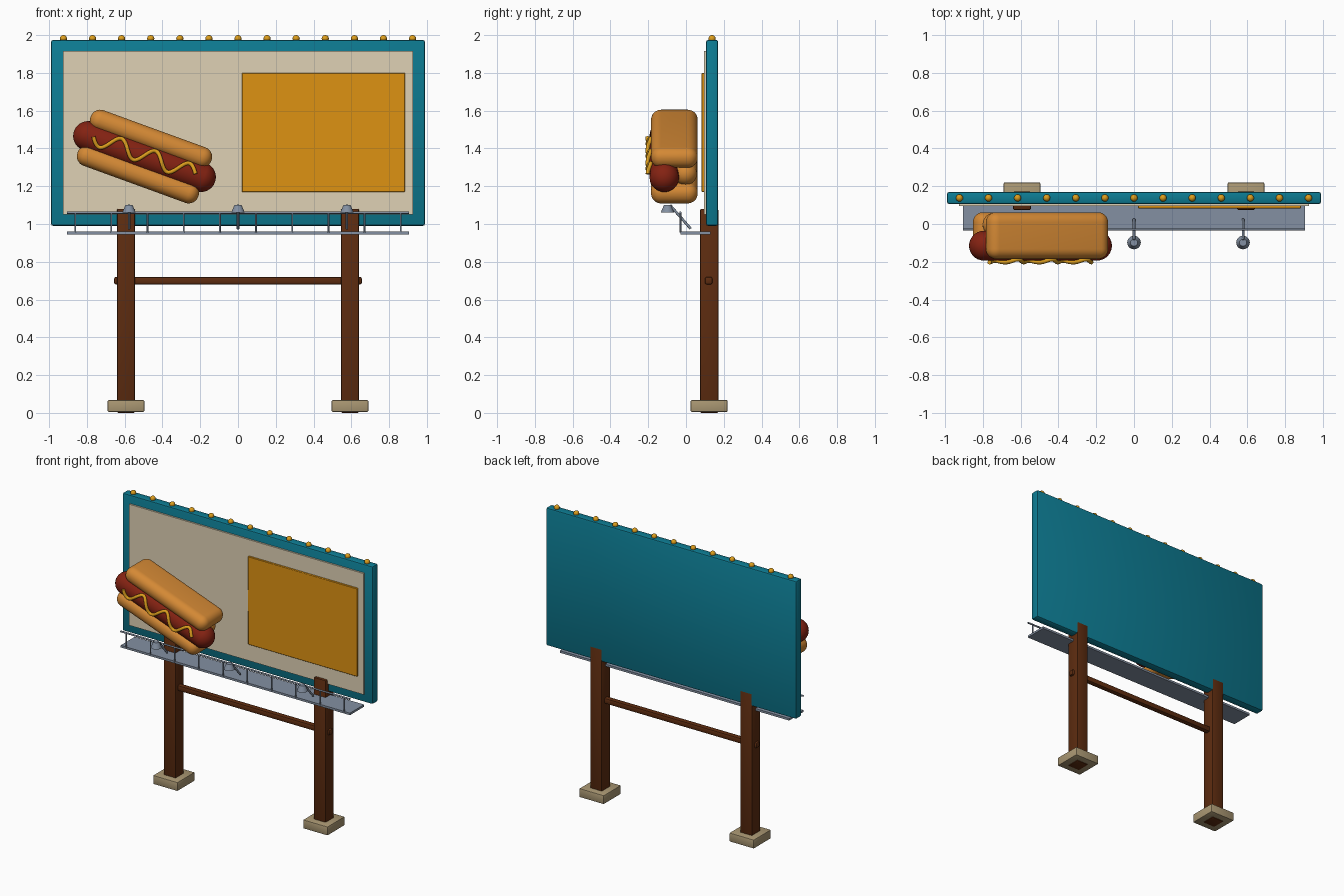
import bpy, math
from mathutils import Vector, Matrix

cube = bpy.data.objects.get("Cube")
if cube:
    bpy.data.objects.remove(cube, do_unlink=True)


def material(name, r, g, b):
    m = bpy.data.materials.new(name)
    m.use_nodes = True
    m.diffuse_color = (r, g, b, 1)
    m.node_tree.nodes["Principled BSDF"].inputs["Base Color"].default_value = (r, g, b, 1)
    return m


TEAL = material("teal paint", 0.004, 0.20, 0.29)
CREAM = material("cream panel", 0.74, 0.64, 0.46)
AMBER = material("amber panel", 0.73, 0.29, 0.006)
WOOD = material("brown wood", 0.11, 0.025, 0.005)
STONE = material("sand concrete", 0.40, 0.31, 0.17)
METAL = material("grey metal", 0.23, 0.28, 0.36)
BUN = material("toasted bun", 0.66, 0.25, 0.035)
MEAT = material("red sausage", 0.23, 0.016, 0.006)
MUSTARD = material("mustard yellow", 0.72, 0.34, 0.012)


def finish(name, mat, smooth=False):
    ob = bpy.context.object
    ob.name = name
    ob.data.materials.clear()
    ob.data.materials.append(mat)
    if smooth:
        bpy.ops.object.shade_smooth_by_angle(angle=math.radians(40))
    return ob


def box(name, mat, x, y, z, bevel=0.0, segments=2):
    """Box from (low, high) extents on each axis, with optional rounded edges."""
    spans = (x, y, z)
    bpy.ops.mesh.primitive_cube_add(size=1, location=[sum(s) / 2 for s in spans])
    ob = bpy.context.object
    ob.data.transform(Matrix.Diagonal([s[1] - s[0] for s in spans] + [1]))
    if bevel:
        mod = ob.modifiers.new("rounded edges", 'BEVEL')
        mod.width, mod.segments = bevel, segments
        bpy.ops.object.modifier_apply(modifier=mod.name)
    return finish(name, mat, bool(bevel))


def rod(name, mat, a, b, radius, sides=10):
    a, b = Vector(a), Vector(b)
    bpy.ops.mesh.primitive_cylinder_add(vertices=sides, radius=radius, depth=(b - a).length,
                                        location=(a + b) / 2)
    bpy.context.object.rotation_euler = (b - a).to_track_quat('Z', 'Y').to_euler()
    return finish(name, mat, True)


# Sign board and its face panels
box("board_frame", TEAL, (-0.99, 0.99), (0.106, 0.17), (0.99, 1.975), 0.012)
box("cream_face", CREAM, (-0.927, 0.927), (0.094, 0.12), (1.05, 1.915))
box("amber_face", AMBER, (0.02, 0.884), (0.083, 0.1), (1.17, 1.80), 0.003, 1)

# Bulbs along the top edge
for i in range(13):
    bpy.ops.mesh.primitive_uv_sphere_add(segments=16, ring_count=10, radius=0.019,
                                         location=(-0.924 + i * 0.154, 0.138, 1.981))
    finish(f"top_bulb_{i + 1}", MUSTARD, True)

# Posts, footings and crossbar
for side, x in (("right", -0.593), ("left", 0.593)):
    box(f"{side}_post", WOOD, (x - 0.047, x + 0.047), (0.075, 0.171), (0, 1.08), 0.006)
    box(f"{side}_footing", STONE, (x - 0.097, x + 0.097), (0.025, 0.22), (0.005, 0.068), 0.006)
box("crossbar", WOOD, (-0.656, 0.656), (0.1, 0.14), (0.68, 0.72), 0.01)

# Catwalk with railing
box("catwalk_floor", METAL, (-0.906, 0.906), (-0.03, 0.13), (0.945, 0.96))
rod("catwalk_rail", METAL, (-0.906, -0.03, 1.06), (0.906, -0.03, 1.06), 0.006)
for i in range(10):
    x = -0.862 + i * 0.1915
    rod(f"rail_post_{i + 1}", METAL, (x, -0.03, 0.955), (x, -0.03, 1.06), 0.005)

# Flood lamps on slanted arms
for side, x in (("right", -0.577), ("middle", 0), ("left", 0.577)):
    rod(f"{side}_lamp_arm", METAL, (x, -0.085, 1.10), (x, 0.025, 0.975), 0.007)
    bpy.ops.mesh.primitive_cone_add(vertices=20, radius1=0.036, radius2=0.019, depth=0.04,
                                    location=(x, -0.098, 1.08))
    finish(f"{side}_lamp_shade", METAL, True)

# Hot dog, built level about its own centre and then tilted
CENTRE = Vector((-0.495, -0.115, 1.357))
TILT = Matrix.Translation(CENTRE) @ Matrix.Rotation(math.radians(20), 4, 'Y')


def capsule(name, mat, half, radius, y=0.0):
    """Sphere pulled apart along x into a round-ended bar."""
    bpy.ops.mesh.primitive_uv_sphere_add(segments=32, ring_count=16, radius=radius)
    ob = bpy.context.object
    ob.data.transform(Matrix.Rotation(math.pi / 2, 4, 'Y'))
    for v in ob.data.vertices:
        if abs(v.co.x) > 1e-4:
            v.co.x += math.copysign(half, v.co.x)
        v.co.y += y
    ob.matrix_world = TILT
    return finish(name, mat, True)


capsule("sausage", MEAT, 0.318, 0.079)
capsule("bun_hinge", BUN, 0.26, 0.062, 0.112)
for name, low, high in (("upper_bun", 0.045, 0.156), ("lower_bun", -0.156, -0.045)):
    bun = box(name, BUN, (-0.34, 0.34), (-0.07, 0.177), (low, high), 0.053, 8)
    bun.matrix_world = TILT @ bun.matrix_world

# Mustard wave lying on the sausage
curve = bpy.data.curves.new("mustard_wave", 'CURVE')
curve.dimensions = '3D'
curve.bevel_depth, curve.bevel_resolution = 0.011, 3
curve.use_fill_caps = True
line = curve.splines.new('POLY')
STEPS = 72
line.points.add(STEPS)
for i, point in enumerate(line.points):
    t = i / STEPS
    v = 0.006 - 0.042 * math.sin(t * 6 * math.pi)
    point.co = (-0.29 + 0.575 * t, -math.sqrt(0.079 ** 2 - v * v) - 0.009, v, 1)
wave = bpy.data.objects.new("mustard_wave", curve)
bpy.context.collection.objects.link(wave)
wave.matrix_world = TILT
curve.materials.append(MUSTARD)
